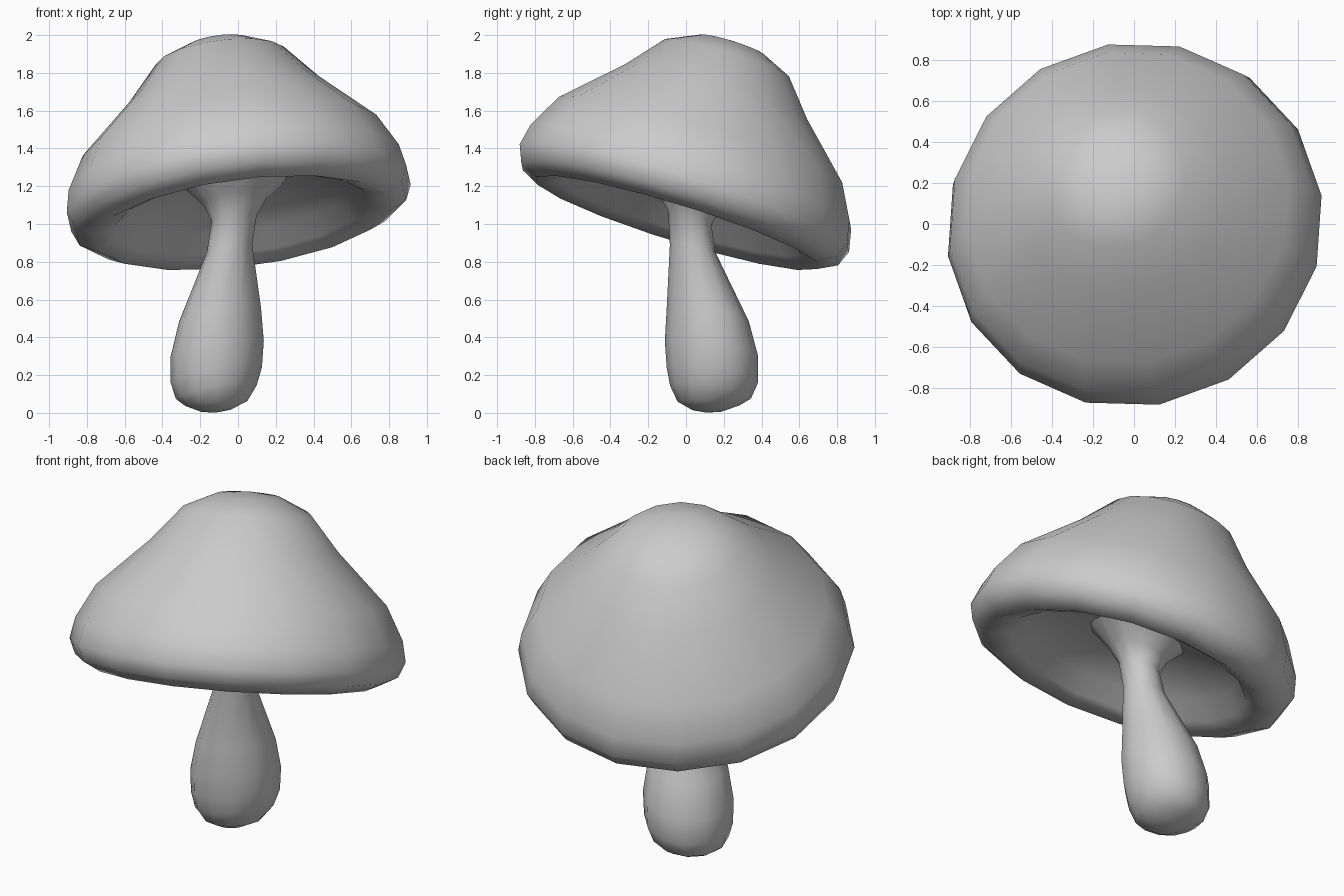
import bpy, bmesh, math
from mathutils import Vector

if "Cube" in bpy.data.objects:
    bpy.data.objects.remove(bpy.data.objects["Cube"])


def loft(name, rings, sides, phase):
    """Skin circular rings (centre, radius, axis); radius 0 makes a pole."""
    bm = bmesh.new()
    loops = []
    for centre, radius, axis in rings:
        turn = Vector((0, 0, 1)).rotation_difference(Vector(axis))
        count = sides if radius else 1
        loop = []
        for i in range(count):
            a = phase + math.tau * i / sides
            p = Vector((radius * math.cos(a), radius * math.sin(a), 0))
            loop.append(bm.verts.new(Vector(centre) + turn @ p))
        loops.append(loop)
    for a, b in zip(loops, loops[1:]):
        for i in range(sides):
            j = (i + 1) % sides
            quad = [a[i % len(a)], a[j % len(a)], b[j % len(b)], b[i % len(b)]]
            bm.faces.new(list(dict.fromkeys(quad)))
    bmesh.ops.recalc_face_normals(bm, faces=bm.faces)
    mesh = bpy.data.meshes.new(name)
    bm.to_mesh(mesh)
    bm.free()
    mesh.shade_smooth()
    obj = bpy.data.objects.new(name, mesh)
    bpy.context.collection.objects.link(obj)
    return obj, mesh


# Cap: tilted bell with a rounded lip and a hollow underside
cap_axis = Vector((-0.13, 0.31, 1)).normalized()
cap_centre = Vector((0, 0, 1.165))
profile = [(0, 0.848), (0.18, 0.825), (0.35, 0.745), (0.515, 0.55),
           (0.80, 0.275), (0.90, 0.09), (0.925, -0.03), (0.89, -0.115),
           (0.79, -0.168), (0.68, -0.125), (0.60, -0.03), (0.25, 0.055)]
cap, cap_mesh = loft("cap", [(cap_centre + cap_axis * h, r, cap_axis) for r, h in profile],
                     16, math.radians(8.5))
if cap_mesh.polygons[0].normal.z < 0:
    cap_mesh.flip_normals()

# Stem: leaning bulb, narrow neck, flare into the cap
lean = (-0.17, 0.16, 1)
foot_lean = (-0.08, 0.06, 1)
stem_rings = [((-0.115, 0.105, 0.002), 0, foot_lean),
              ((-0.115, 0.11, 0.012), 0.08, foot_lean),
              ((-0.115, 0.12, 0.05), 0.165, foot_lean),
              ((-0.115, 0.13, 0.11), 0.217, lean),
              ((-0.115, 0.14, 0.20), 0.245, lean),
              ((-0.11, 0.135, 0.34), 0.25, lean),
              ((-0.095, 0.115, 0.52), 0.22, lean),
              ((-0.045, 0.035, 0.87), 0.122, lean),
              ((-0.02, 0.02, 1.03), 0.12, cap_axis),
              ((-0.015, 0.01, 1.12), 0.17, cap_axis),
              (cap_centre + cap_axis * 0.053, 0.27, cap_axis)]
stem, stem_mesh = loft("stem", stem_rings, 12, 0)
if stem_mesh.polygons[0].normal.z > 0:
    stem_mesh.flip_normals()
